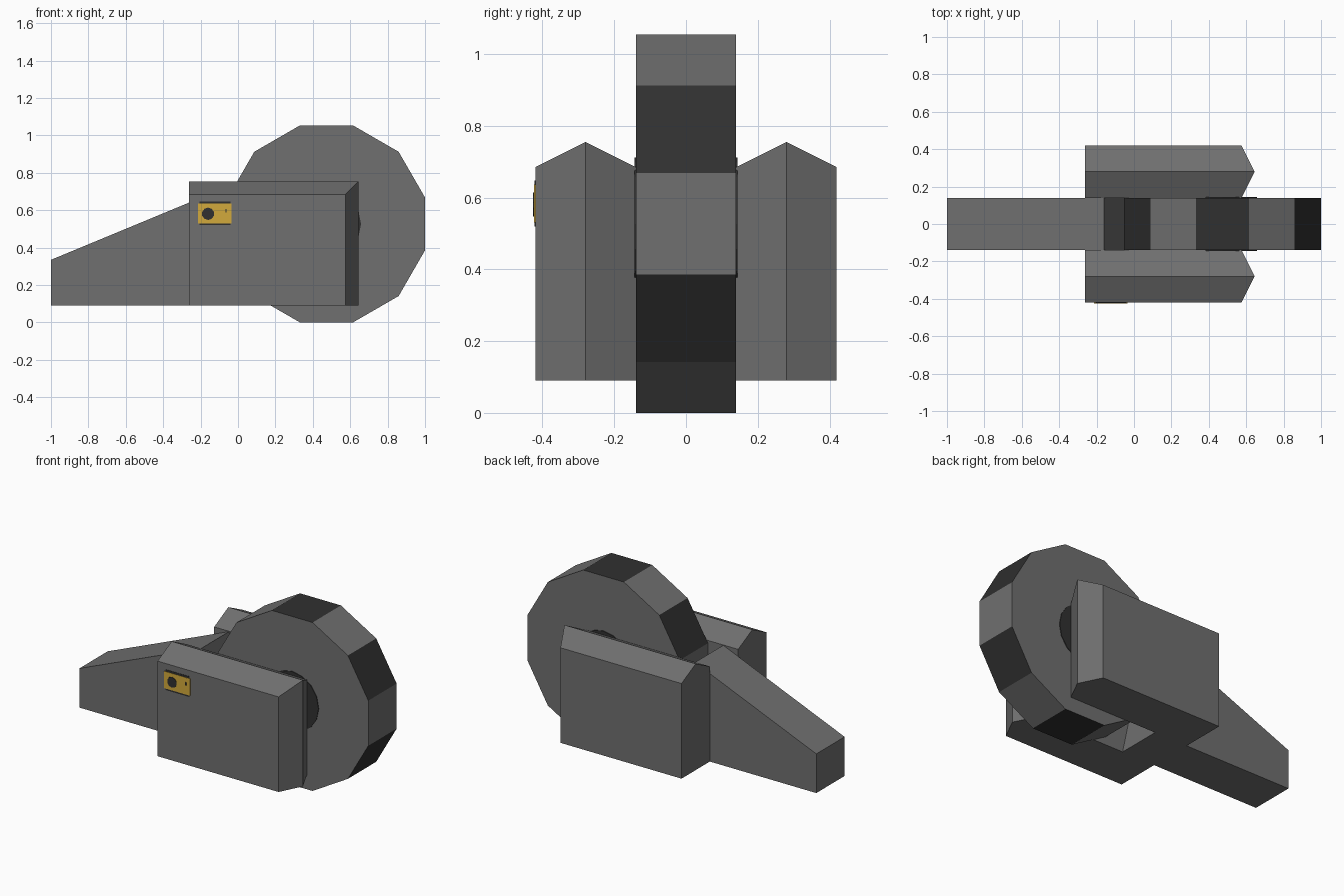
import bpy, bmesh, math
from mathutils import Matrix

cube = bpy.data.objects.get("Cube")
if cube:
    bpy.data.objects.remove(cube, do_unlink=True)


def material(name, rgb):
    m = bpy.data.materials.new(name)
    m.use_nodes = True
    m.diffuse_color = (*rgb, 1)
    m.node_tree.nodes["Principled BSDF"].inputs["Base Color"].default_value = (*rgb, 1)
    return m


GREY = material("grey", (0.16, 0.16, 0.16))
DARK = material("dark_grey", (0.03, 0.03, 0.03))
YELLOW = material("yellow", (0.65, 0.40, 0.045))


def finish(name, bm, *mats):
    bmesh.ops.recalc_face_normals(bm, faces=bm.faces)
    me = bpy.data.meshes.new(name)
    bm.to_mesh(me)
    bm.free()
    for m in mats:
        me.materials.append(m)
    ob = bpy.data.objects.new(name, me)
    bpy.context.collection.objects.link(ob)
    return ob


def extrude(bm, points, offset):
    """Close a profile and sweep it along the offset."""
    face = bm.faces.new([bm.verts.new(p) for p in points])
    new = bmesh.ops.extrude_face_region(bm, geom=[face], use_keep_orig=True)["geom"]
    verts = [v for v in new if isinstance(v, bmesh.types.BMVert)]
    bmesh.ops.translate(bm, verts=verts, vec=offset)
    return verts


def disc(bm, radius, depth, sides, centre, turn=0.0):
    """Cylinder lying along y."""
    mat = (Matrix.Translation(centre) @ Matrix.Rotation(turn, 4, "Y")
           @ Matrix.Rotation(math.pi / 2, 4, "X"))
    bmesh.ops.create_cone(bm, cap_ends=True, segments=sides, radius1=radius,
                          radius2=radius, depth=depth, matrix=mat)


HALF = 0.14            # half width of wheel and tail
CX, CZ = 0.473, 0.527  # wheel centre

# Wheel: twelve sides, flat on top, every other tread face dark
bm = bmesh.new()
disc(bm, 0.5456, 2 * HALF, 12, (CX, 0, CZ), math.radians(15))
bm.normal_update()
for f in bm.faces:
    if abs(f.normal.y) < 0.5:
        step = round(math.degrees(math.atan2(f.normal.z, f.normal.x)) / 30)
        f.material_index = step % 2
finish("wheel", bm, GREY, DARK)

# Hub plates on both wheel sides
for side, word in ((-1, "right"), (1, "left")):
    bm = bmesh.new()
    disc(bm, 0.185, 0.008, 16, (CX, side * HALF, CZ))
    finish("hub_" + word, bm, DARK)

# Tapered tail between the pods
bm = bmesh.new()
profile = [(-1, 0.09), (-1, 0.335), (-0.16, 0.683), (-0.035, 0.09)]
extrude(bm, [(x, -HALF, z) for x, z in profile], (0, 2 * HALF, 0))
finish("tail", bm, GREY)

# Side pods: gabled roof and pointed nose
for side, word in ((-1, "front"), (1, "back")):
    bm = bmesh.new()
    mid = side * 2 * HALF
    section = [(-HALF, 0.09), (-HALF, 0.685), (0, 0.755), (HALF, 0.685),
               (HALF, 0.09), (0, 0.09)]
    nose = extrude(bm, [(-0.263, mid + y, z) for y, z in section], (0.838, 0, 0))
    for v in nose:
        if abs(v.co.y - mid) < 0.01:
            v.co.x = 0.645
    # split the bent nose along its vertical crease
    tip = [v for v in nose if v.co.x > 0.6]
    bmesh.ops.connect_verts(bm, verts=tip)
    finish("side_pod_" + word, bm, GREY)


# Badge on the front pod: dark frame, yellow plate, round dark mark
def plate(name, x0, x1, z0, z1, thick, mat):
    bm = bmesh.new()
    y = -3 * HALF
    extrude(bm, [(x0, y, z0), (x1, y, z0), (x1, y, z1), (x0, y, z1)], (0, -thick, 0))
    finish(name, bm, mat)


plate("badge_frame", -0.205, -0.04, 0.520, 0.648, 0.002, DARK)
plate("badge_plate", -0.215, -0.035, 0.530, 0.636, 0.004, YELLOW)
plate("badge_tick", -0.067, -0.061, 0.587, 0.607, 0.006, DARK)
bm = bmesh.new()
disc(bm, 0.033, 0.006, 10, (-0.16, -3 * HALF - 0.003, 0.581))
finish("badge_mark", bm, DARK)
